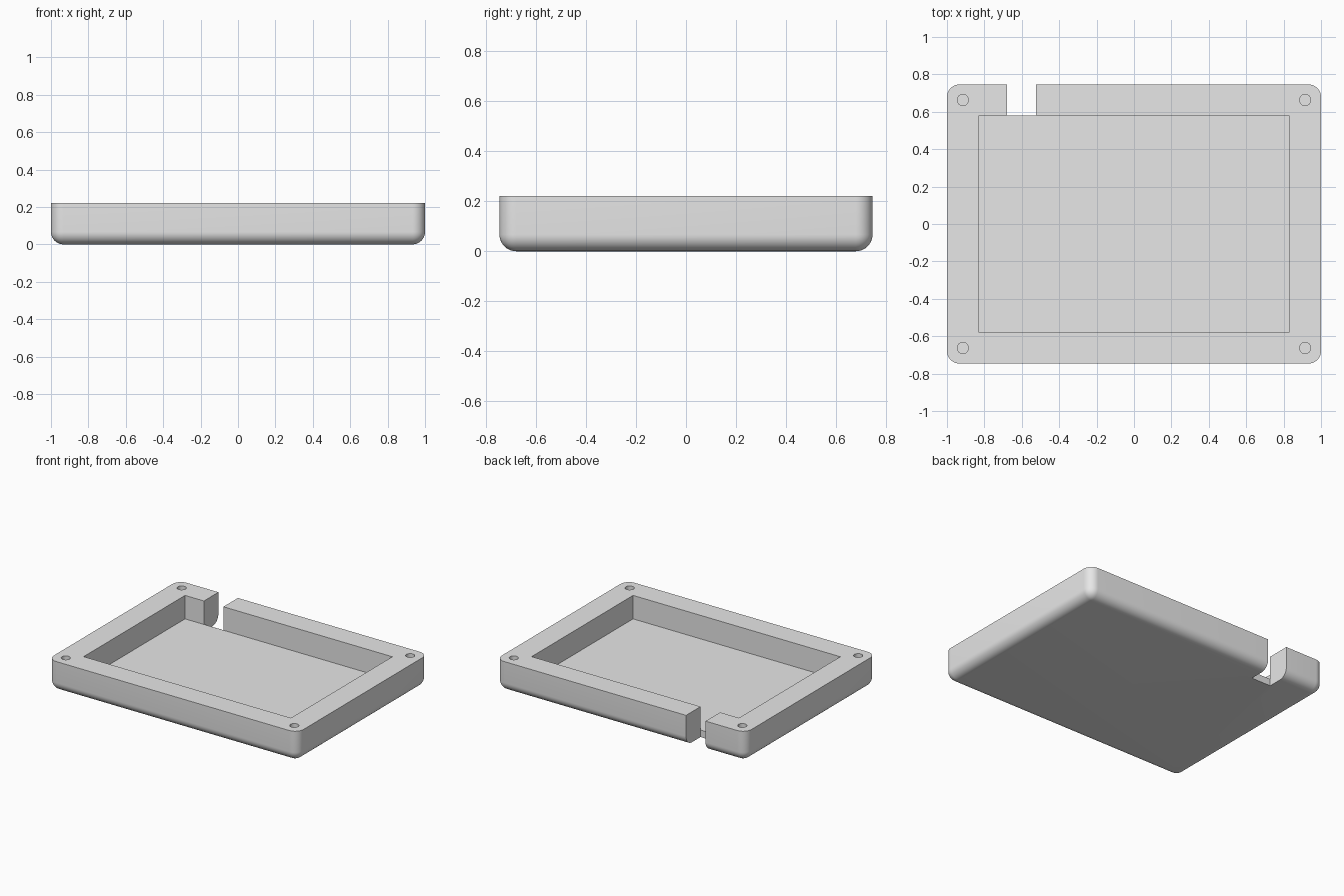
import bpy, bmesh, math

if "Cube" in bpy.data.objects:
    bpy.data.objects.remove(bpy.data.objects["Cube"])

W, D, H = 1.0, 0.746, 0.22      # half width, half depth, height
PX, PY, FLOOR = 0.83, 0.58, 0.05  # pocket half sizes and floor height
R = 0.067                       # edge rounding

grey = bpy.data.materials.new("grey")
grey.diffuse_color = (0.8, 0.8, 0.8, 1)
grey.use_nodes = True
grey.node_tree.nodes["Principled BSDF"].inputs["Base Color"].default_value = grey.diffuse_color


def finish(name, bm):
    me = bpy.data.meshes.new(name)
    bmesh.ops.recalc_face_normals(bm, faces=bm.faces)
    bm.to_mesh(me)
    bm.free()
    me.materials.append(grey)
    ob = bpy.data.objects.new(name, me)
    bpy.context.collection.objects.link(ob)
    return ob


def box_bm(lo, hi):
    bm = bmesh.new()
    bmesh.ops.create_cube(bm, size=1)
    for v in bm.verts:
        v.co = [hi[i] if v.co[i] > 0 else lo[i] for i in range(3)]
    return bm


def cut(target, cutter):
    mod = target.modifiers.new("cut", 'BOOLEAN')
    mod.operation = 'DIFFERENCE'
    mod.solver = 'EXACT'
    mod.object = cutter
    bpy.context.view_layer.objects.active = target
    bpy.ops.object.modifier_apply(modifier=mod.name)
    bpy.data.objects.remove(cutter)


# Tray body: rounded upright and bottom edges, sharp top rim
bm = box_bm((-W, -D, 0), (W, D, H))
edges = [e for e in bm.edges if not all(v.co.z > H / 2 for v in e.verts)]
bmesh.ops.bevel(bm, geom=edges, offset=R, offset_type='OFFSET',
                segments=10, profile=0.5, affect='EDGES')
tray = finish("tray", bm)

# Rectangular pocket
cut(tray, finish("pocket_cutter", box_bm((-PX, -PY, FLOOR), (PX, PY, 0.5))))

# Notch through the back wall, open to the pocket
N0, N1 = -0.679, -0.523
cut(tray, finish("notch_cutter", box_bm((N0, PY + 0.0005, -0.2), (N1, 1, 0.5))))
cut(tray, finish("notch_opening_cutter",
                 box_bm((N0, 0.5, FLOOR + 0.0005), (N1, 1, 0.5))))

# Blind screw holes in the four corners
for sx in (-1, 1):
    for sy in (-1, 1):
        bm = bmesh.new()
        bmesh.ops.create_cone(bm, cap_ends=True, segments=32, radius1=0.03,
                              radius2=0.03, depth=0.3)
        bmesh.ops.translate(bm, verts=bm.verts,
                            vec=(sx * 0.915, sy * 0.663, FLOOR + 0.02 + 0.15))
        cut(tray, finish("screw_hole_cutter", bm))

bpy.ops.object.select_all(action='DESELECT')
tray.select_set(True)
bpy.context.view_layer.objects.active = tray
bpy.ops.object.shade_smooth_by_angle(angle=math.radians(30))
